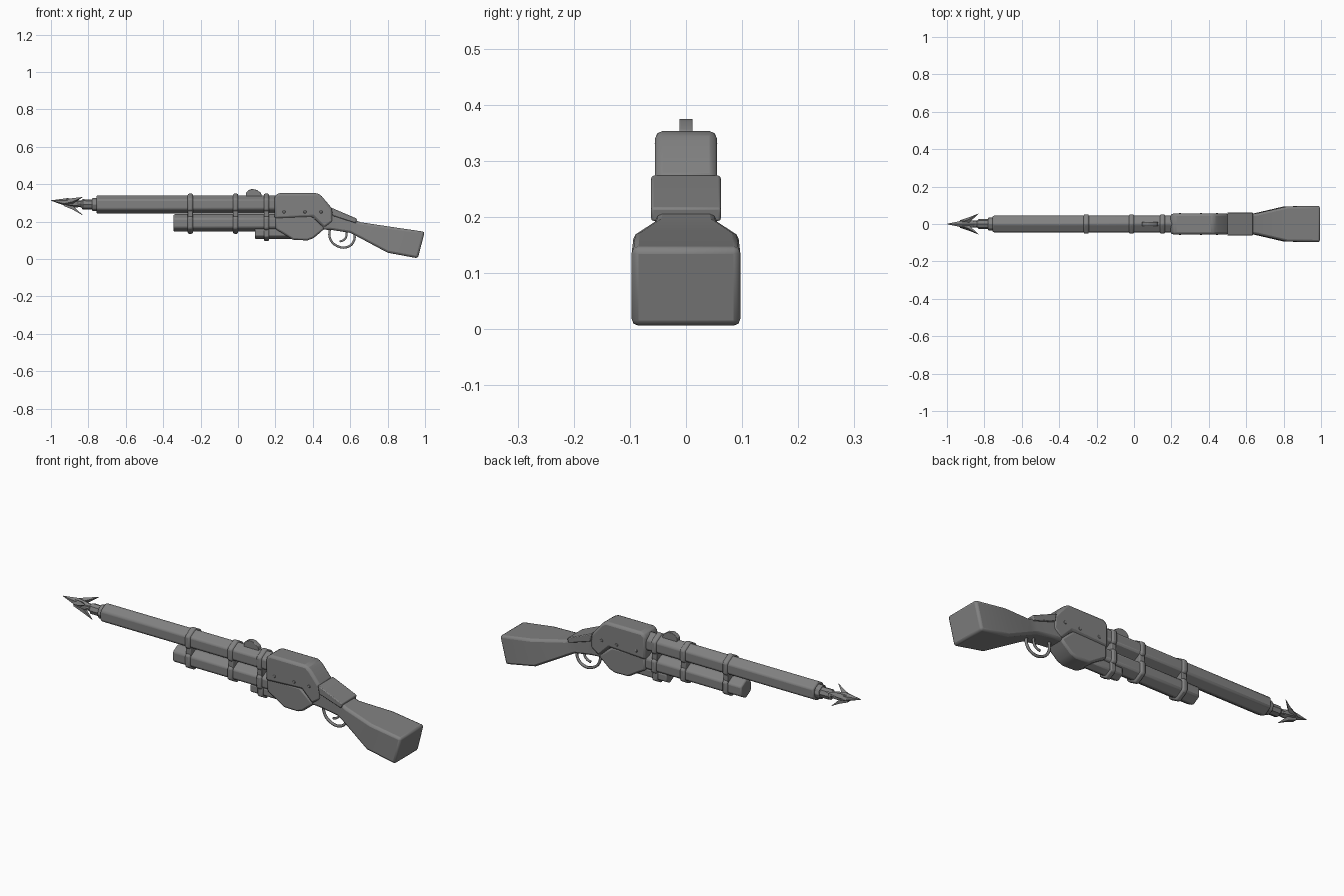
import bpy, bmesh, math
from mathutils import Vector

cube = bpy.data.objects.get("Cube")
if cube:
    bpy.data.objects.remove(cube, do_unlink=True)

metal = bpy.data.materials.new("plain grey")
metal.use_nodes = True
grey = (0.22, 0.22, 0.22, 1)
metal.diffuse_color = grey
metal.node_tree.nodes["Principled BSDF"].inputs["Base Color"].default_value = grey


def finish(name, bm, bevel=0, segments=2, angle=30):
    bmesh.ops.recalc_face_normals(bm, faces=bm.faces)
    mesh = bpy.data.meshes.new(name)
    bm.to_mesh(mesh)
    bm.free()
    ob = bpy.data.objects.new(name, mesh)
    bpy.context.collection.objects.link(ob)
    mesh.materials.append(metal)
    if bevel:
        mod = ob.modifiers.new("Rounded edges", 'BEVEL')
        mod.width, mod.segments = bevel, segments
        mod.limit_method, mod.angle_limit = 'ANGLE', math.radians(25)
    bpy.ops.object.select_all(action='DESELECT')
    ob.select_set(True)
    bpy.context.view_layer.objects.active = ob
    bpy.ops.object.shade_smooth_by_angle(angle=math.radians(angle))
    return ob


def plate(name, outline, half, bevel=0, segments=2, y=0):
    """Side profile in x and z, extruded across y."""
    bm = bmesh.new()
    face = bm.faces.new([bm.verts.new((x, y - half, z)) for x, z in outline])
    ext = bmesh.ops.extrude_face_region(bm, geom=[face])
    verts = [g for g in ext["geom"] if isinstance(g, bmesh.types.BMVert)]
    bmesh.ops.translate(bm, verts=verts, vec=(0, 2 * half, 0))
    return finish(name, bm, bevel, segments)


def loft(name, rings, bevel=0, angle=30):
    """Skin a list of equal vertex rings and cap both ends."""
    bm = bmesh.new()
    loops = [[bm.verts.new(p) for p in ring] for ring in rings]
    n = len(loops[0])
    for a, b in zip(loops, loops[1:]):
        for i in range(n):
            bm.faces.new((a[i], a[(i + 1) % n], b[(i + 1) % n], b[i]))
    bm.faces.new(loops[0])
    bm.faces.new(loops[-1])
    return finish(name, bm, bevel, 2, angle)


def turned(name, profile, sides=6, bevel=0):
    """Rings along x; each profile entry is x, centre z, radius."""
    turn = [2 * math.pi * i / sides for i in range(sides)]
    return loft(name, [[(x, r * math.sin(a), z + r * math.cos(a)) for a in turn]
                       for x, z, r in profile], bevel)


def rod(name, points, radius):
    curve = bpy.data.curves.new(name, 'CURVE')
    curve.dimensions = '3D'
    curve.bevel_depth, curve.bevel_resolution = radius, 1
    curve.resolution_u = 5
    spline = curve.splines.new('BEZIER')
    spline.bezier_points.add(len(points) - 1)
    for bp, (x, z) in zip(spline.bezier_points, points):
        bp.co = (x, 0, z)
        bp.handle_left_type = bp.handle_right_type = 'AUTO'
    curve.use_fill_caps = True
    curve.materials.append(metal)
    ob = bpy.data.objects.new(name, curve)
    bpy.context.collection.objects.link(ob)


# Barrel and the tubes slung under it
BARREL_Z, TUBE_Z, STUB_Z = 0.292, 0.193, 0.142
turned("barrel", [(-0.757, BARREL_Z, 0.051), (0.22, BARREL_Z, 0.051)], bevel=0.008)
turned("lower_tube", [(-0.345, TUBE_Z, 0.049), (0.24, TUBE_Z, 0.049)], bevel=0.008)
turned("short_tube", [(0.09, STUB_Z, 0.036), (0.29, STUB_Z, 0.036)], bevel=0.006)

# Straps holding the tubes together
for i, x in enumerate((-0.255, -0.013, 0.152)):
    x0, x1 = x - 0.014, x + 0.014
    for tag, z in (("upper", BARREL_Z), ("lower", TUBE_Z)):
        turned(f"strap_{tag}_{i + 1}", [(x0, z, 0.06), (x1, z, 0.06)], bevel=0.008)
    z0, z1 = TUBE_Z + 0.02, BARREL_Z - 0.02
    plate(f"strap_joint_{i + 1}", [(x0, z0), (x1, z0), (x1, z1), (x0, z1)], 0.042, 0.003)
turned("strap_short_tube", [(0.138, STUB_Z, 0.047), (0.166, STUB_Z, 0.047)], bevel=0.006)

# Rear sight
plate("sight", [(0.042, 0.33), (0.042, 0.355), (0.055, 0.368), (0.075, 0.375),
                (0.1, 0.37), (0.122, 0.355), (0.13, 0.33)], 0.012, 0.002)

# Receiver halves
plate("receiver_upper", [(0.195, 0.215), (0.195, 0.335), (0.215, 0.353), (0.425, 0.353),
                         (0.448, 0.336), (0.505, 0.268), (0.51, 0.2), (0.46, 0.165),
                         (0.40, 0.225)], 0.055, 0.013)
plate("receiver_lower", [(0.2, 0.231), (0.39, 0.231), (0.465, 0.165), (0.44, 0.142),
                         (0.404, 0.112), (0.372, 0.1), (0.295, 0.102),
                         (0.235, 0.14), (0.2, 0.16)], 0.051, 0.010)

# Rivets on both sides
for i, (x, z) in enumerate(((0.246, 0.252), (0.358, 0.252), (0.444, 0.252))):
    for side, s in (("left", 1), ("right", -1)):
        bm = bmesh.new()
        bmesh.ops.create_uvsphere(bm, u_segments=8, v_segments=6, radius=0.008)
        bmesh.ops.scale(bm, vec=(1, 0.6, 1), verts=bm.verts)
        bmesh.ops.translate(bm, vec=(x, s * 0.055, z), verts=bm.verts)
        finish(f"rivet_{side}_{i + 1}", bm)

# Grip and stock: x, bottom z, top z and half width of each section; the butt leans
sections = [(0.45, 0.45, 0.158, 0.29, 0.05), (0.505, 0.505, 0.155, 0.258, 0.052),
            (0.6, 0.615, 0.14, 0.213, 0.052), (0.635, 0.655, 0.122, 0.197, 0.056),
            (0.80, 0.82, 0.034, 0.172, 0.094), (0.962, 0.998, 0.004, 0.146, 0.097)]
rings = []
for xb, xt, lo, hi, w in sections:
    rings.append([(xb, -w, lo), (xb, w, lo), (xt, w, hi), (xt, -w, hi)])
loft("stock", rings, 0.012, 35)

# Saddle plate over the grip
plate("grip_saddle", [(0.498, 0.275), (0.515, 0.268), (0.636, 0.216), (0.63, 0.192),
                      (0.505, 0.232)], 0.062, 0.004)

# Trigger and guard
rod("trigger_guard", [(0.49, 0.165), (0.493, 0.108), (0.53, 0.07), (0.585, 0.065),
                      (0.62, 0.098), (0.622, 0.145)], 0.007)
rod("trigger", [(0.58, 0.155), (0.578, 0.118), (0.562, 0.1), (0.543, 0.094)], 0.006)

# Harpoon shaft, collar and head
turned("muzzle_collar", [(-0.78, BARREL_Z, 0.036), (-0.75, BARREL_Z, 0.036)], 8, 0.004)
turned("harpoon_shaft", [(-0.89, 0.297, 0.018), (-0.84, 0.295, 0.018), (-0.83, 0.293, 0.027),
                         (-0.775, BARREL_Z, 0.027)], 8)
turned("harpoon_point", [(-1.0, 0.313, 0.001), (-0.91, 0.303, 0.023), (-0.87, 0.297, 0.022),
                         (-0.84, 0.295, 0.016)], 6)

# Three swept barbs around the head
for i, turn in enumerate((60, 180, 300)):
    a = math.radians(turn)
    out = Vector((0, math.sin(a), math.cos(a)))
    side = Vector((0, math.cos(a), -math.sin(a)))
    barb = []
    for x, r, deep, wide in ((-0.93, 0.016, 0.014, 0.012), (-0.885, 0.034, 0.022, 0.011),
                             (-0.832, 0.064, 0.002, 0.001)):
        mid = Vector((x, 0, 0.299))
        barb.append([mid + out * (r + u * deep) + side * v * wide
                     for u, v in ((0, -1), (0, 1), (-1, 1), (-1, -1))])
    loft(f"barb_{i + 1}", barb)
